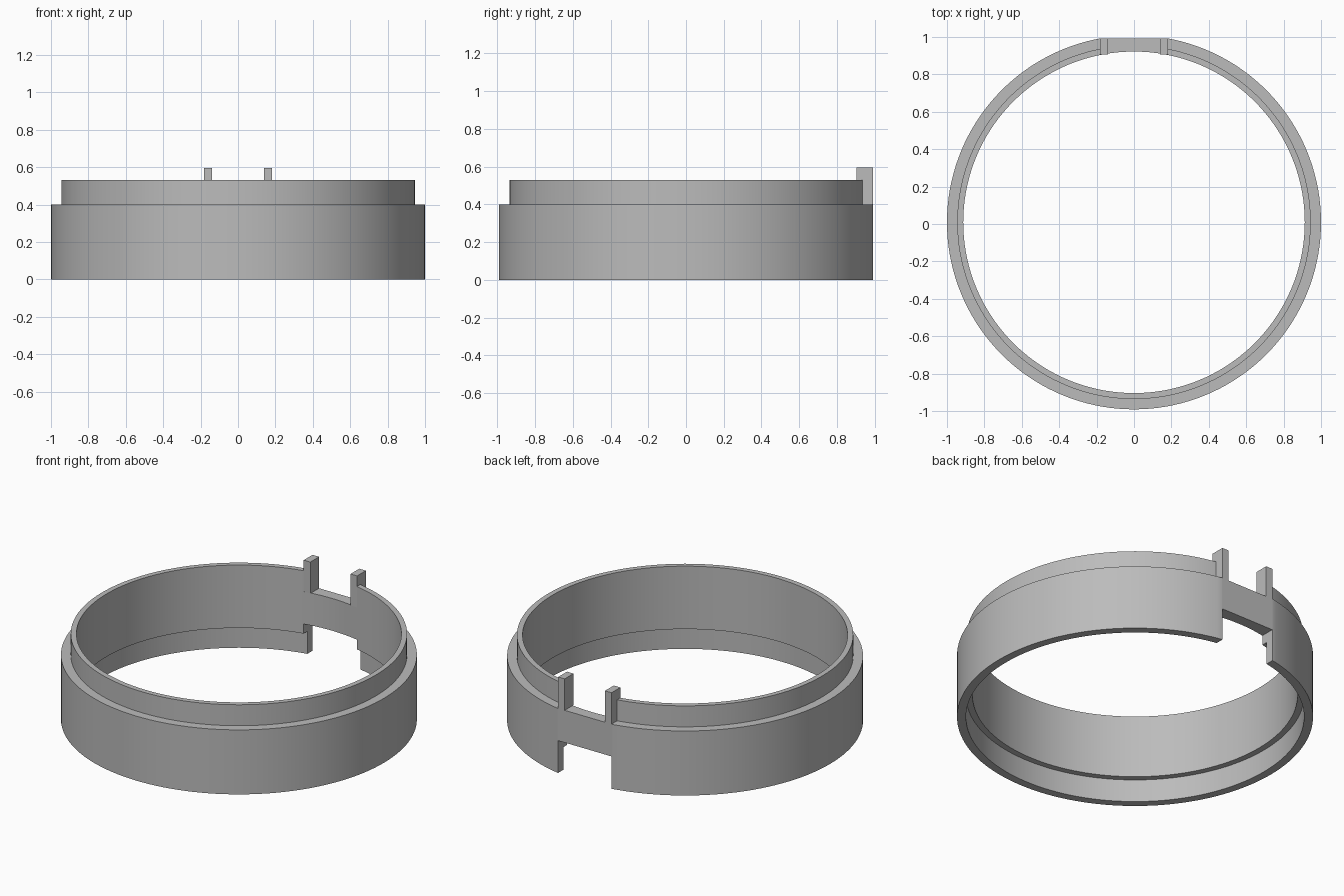
import bpy, bmesh
from math import cos, sin, pi, radians

cube = bpy.data.objects.get("Cube")
if cube:
    bpy.data.objects.remove(cube, do_unlink=True)

SEGMENTS = 144
CENTRE_Y = 0.009      # the flattened back shifts the ring forward
BACK_Y = 0.991        # flat plane at the back
HALF_SLOT = 0.183     # half width of the latch slots
POST_IN = 0.138       # inner side of each post
SHOULDER_Z, LIP_Z, POST_Z = 0.4, 0.53, 0.595

grey = bpy.data.materials.new("plain grey")
grey.use_nodes = True
colour = (0.5, 0.5, 0.5, 1)
grey.diffuse_color = colour
grey.node_tree.nodes["Principled BSDF"].inputs["Base Color"].default_value = colour


def finish(name, bm):
    bmesh.ops.recalc_face_normals(bm, faces=bm.faces)
    mesh = bpy.data.meshes.new(name)
    bm.to_mesh(mesh)
    bm.free()
    mesh.materials.append(grey)
    obj = bpy.data.objects.new(name, mesh)
    bpy.context.collection.objects.link(obj)
    return obj


def box(name, low, high):
    bm = bmesh.new()
    bmesh.ops.create_cube(bm, size=1)
    for v in bm.verts:
        v.co = [(a + b) / 2 + c * (b - a) for a, b, c in zip(low, high, v.co)]
    return finish(name, bm)


def lathe(name, profile):
    bm = bmesh.new()
    rings = []
    for i in range(SEGMENTS):
        a = 2 * pi * i / SEGMENTS
        rings.append([bm.verts.new((r * cos(a), CENTRE_Y + r * sin(a), z))
                      for r, z in profile])
    count = len(profile)
    for i in range(SEGMENTS):
        p, q = rings[i], rings[(i + 1) % SEGMENTS]
        for j in range(count):
            k = (j + 1) % count
            bm.faces.new((p[j], q[j], q[k], p[k]))
    return finish(name, bm)


# Ring with a raised lip on top and a matching recess underneath
ring = lathe("ring_collar", [
    (0.95, 0), (1, 0), (1, SHOULDER_Z), (0.945, SHOULDER_Z),
    (0.945, LIP_Z), (0.913, LIP_Z), (0.913, 0.14), (0.95, 0.14)])

# Latch openings above and below the bridge, and the flat back face
cutters = [
    box("upper_slot_cutter", (-HALF_SLOT, 0.8, SHOULDER_Z), (HALF_SLOT, 1.2, 0.8)),
    box("lower_slot_cutter", (-HALF_SLOT, 0.8, -0.2), (HALF_SLOT, 1.2, 0.2)),
    box("back_flat_cutter", (-0.3, BACK_Y, -0.3), (0.3, 1.2, 0.9)),
]
bpy.context.view_layer.objects.active = ring
for cutter in cutters:
    cutter.hide_render = True
    mod = ring.modifiers.new(cutter.name, "BOOLEAN")
    mod.operation = "DIFFERENCE"
    mod.solver = "EXACT"
    mod.object = cutter
    bpy.ops.object.modifier_apply(modifier=mod.name)
    bpy.data.objects.remove(cutter, do_unlink=True)

bpy.ops.object.select_all(action="DESELECT")
ring.select_set(True)
bpy.ops.object.shade_smooth_by_angle(angle=radians(30))

# Two upright posts flanking the slot
for side, name in ((1, "left_post"), (-1, "right_post")):
    x = sorted((side * POST_IN, side * HALF_SLOT))
    box(name, (x[0], 0.905, SHOULDER_Z), (x[1], BACK_Y, POST_Z))
